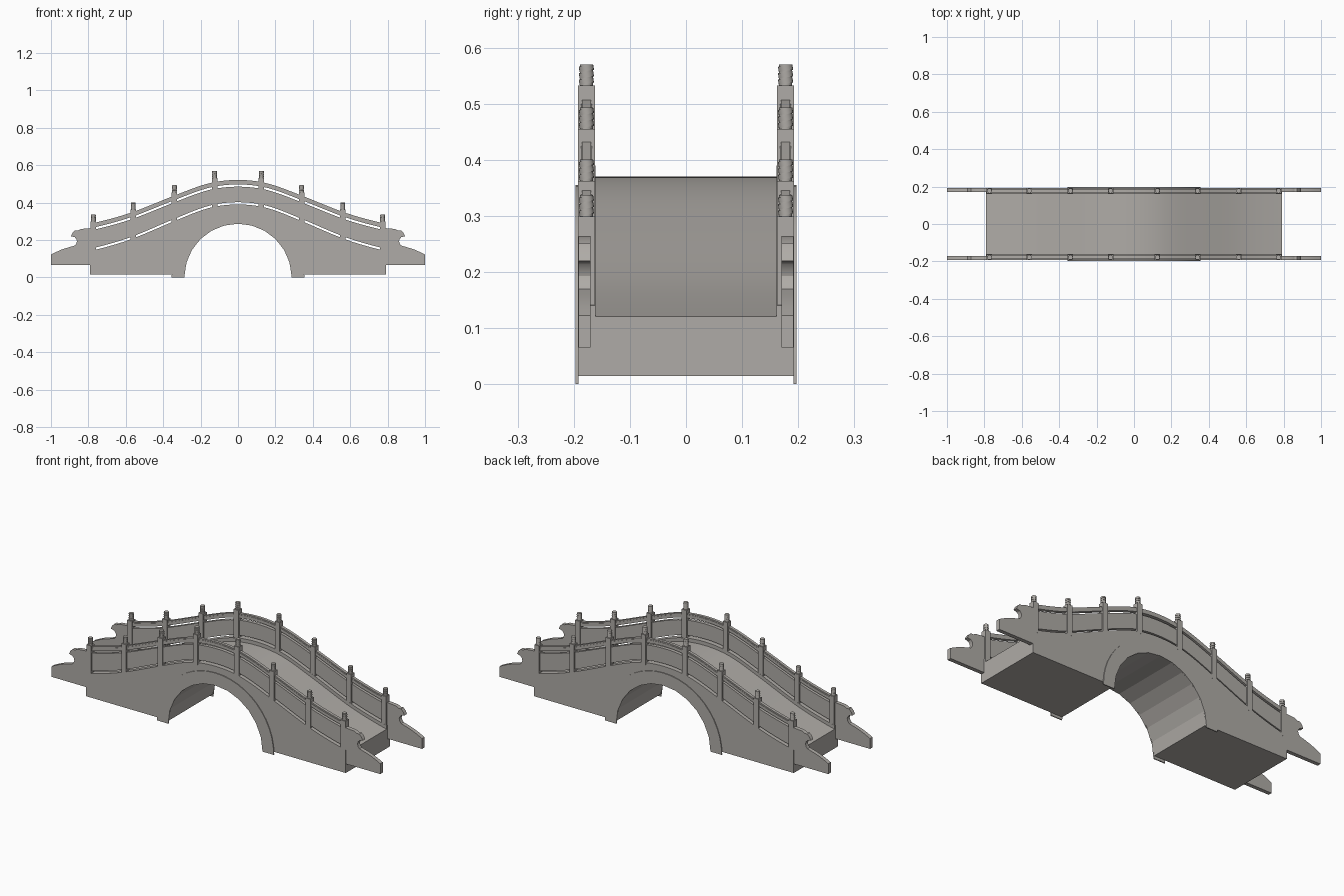
import bpy, bmesh, math
from mathutils import Matrix

if "Cube" in bpy.data.objects:
    bpy.data.objects.remove(bpy.data.objects["Cube"])

stone = bpy.data.materials.new("grey stone")
stone.diffuse_color = (0.43, 0.41, 0.385, 1)
stone.use_nodes = True
stone.node_tree.nodes["Principled BSDF"].inputs["Base Color"].default_value = stone.diffuse_color

# bridge curve: drop below the crown at |x| (x, drop, slope)
KNOTS = [(0, 0, 0), (.125, .012, .20), (.34, .089, .41), (.56, .1815, .38), (.80, .252, .25)]
POSTS = [.125, .34, .56, .773]
PY = .1775            # railing centre line
RAIL = .94            # the handrail curve is slightly flatter


def drop(x):
    x = min(abs(x), .80)
    for (x0, d0, m0), (x1, d1, m1) in zip(KNOTS, KNOTS[1:]):
        if x <= x1:
            h = x1 - x0
            t = (x - x0) / h
            return ((2*t**3 - 3*t*t + 1) * d0 + (t**3 - 2*t*t + t) * h * m0
                    + (3*t*t - 2*t**3) * d1 + (t**3 - t*t) * h * m1)


def finish(name, bm, angle=30):
    bmesh.ops.recalc_face_normals(bm, faces=bm.faces)
    me = bpy.data.meshes.new(name)
    bm.to_mesh(me)
    bm.free()
    me.materials.append(stone)
    for p in me.polygons:
        p.use_smooth = True
    me.set_sharp_from_angle(angle=math.radians(angle))
    ob = bpy.data.objects.new(name, me)
    bpy.context.collection.objects.link(ob)
    return ob


def extrude(bm, pts, y0, y1):
    """Extrude an x-z outline from y0 to y1."""
    a = [bm.verts.new((x, y0, z)) for x, z in pts]
    b = [bm.verts.new((x, y1, z)) for x, z in pts]
    bm.faces.new(a)
    bm.faces.new(b[::-1])
    for i in range(len(a)):
        j = (i + 1) % len(a)
        bm.faces.new((a[i], b[i], b[j], a[j]))


def curve(x0, x1, z, n, k=1.0):
    xs = [x0 + (x1 - x0) * i / n for i in range(n + 1)]
    return [(x, z - k * drop(x)) for x in xs]


def arc(r, n=12, z0=0.0):
    a0 = math.asin(z0 / r)
    return [(r * math.cos(a), r * math.sin(a))
            for a in [a0 + (math.pi - 2 * a0) * i / n for i in range(n + 1)]]


def block(bm, x, y, z0, z1, sx, sy):
    m = Matrix.Translation((x, y, (z0 + z1) / 2)) @ Matrix.Diagonal((sx, sy, z1 - z0, 1))
    bmesh.ops.create_cube(bm, size=1, matrix=m)


def disc(bm, x, y, z, r, h, tilt=0):
    m = Matrix.Translation((x, y, z)) @ Matrix.Rotation(tilt, 4, 'X')
    bmesh.ops.create_cone(bm, cap_ends=True, segments=16, radius1=r, radius2=r, depth=h, matrix=m)


# body with barrel arch and curved walkway
def body_outline(top):
    return [(-.79, .015)] + arc(.287, z0=.015)[::-1] + [(.79, .015)] + curve(.79, -.79, top, 60)

bm = bmesh.new()
extrude(bm, body_outline(.37), -.1615, .1615)
finish("walkway_body", bm, 8)

# side walls that rise into a low curb
bm = bmesh.new()
for s in (-1, 1):
    extrude(bm, body_outline(.39), s * .1615, s * .1925)
finish("side_walls", bm, 8)

# thin arch rings standing slightly proud of the walls
bm = bmesh.new()
for s in (-1, 1):
    extrude(bm, arc(.355, 24) + arc(.287)[::-1], s * .1915, s * .197)
finish("arch_rings", bm, 8)

# infill panels and handrails between neighbouring posts
stations = [-x for x in POSTS[::-1]] + POSTS
bm_panel, bm_rail = bmesh.new(), bmesh.new()
for s in (-1, 1):
    for xa, xb in zip(stations, stations[1:]):
        a, b = xa + .005, xb - .005
        extrude(bm_panel, curve(a, b, .402, 12) + curve(b, a, .485, 12, RAIL),
                s * PY - .0095, s * PY + .0095)
        extrude(bm_rail, curve(a, b, .497, 12, RAIL) + curve(b, a, .514, 12, RAIL),
                s * PY - .01, s * PY + .01)
        extrude(bm_rail, curve(a, b, .512, 12, RAIL) + curve(b, a, .521, 12, RAIL),
                s * PY - .008, s * PY + .008)
finish("railing_panels", bm_panel)
finish("handrails", bm_rail)

# square posts with twisted finials
bm_post, bm_fin = bmesh.new(), bmesh.new()
for s in (-1, 1):
    for x in stations:
        top = .544 - drop(x)
        block(bm_post, x, s * PY, .382 - drop(abs(x) + .015), top, .03, .0305)
        disc(bm_fin, x, s * PY, top + .0185, .0115, .039)
        for k in range(3):
            disc(bm_fin, x, s * PY, top + .008 + k * .0115, .0130, .0095, .16)
finish("posts", bm_post)
finish("finials", bm_fin)

# scrolled end stones
SCROLL = [(.78, .065), (1, .065), (1, .122), (.97, .137), (.94, .15), (.905, .161), (.873, .170),
          (.865, .180), (.861, .193), (.864, .205), (.873, .215), (.893, .22),
          (.885, .238), (.872, .251), (.858, .250), (.84, .259), (.78, .264)]
bm = bmesh.new()
for s in (-1, 1):
    for e in (-1, 1):
        extrude(bm, [(e * x, z) for x, z in SCROLL], s * .1705, s * .192)
finish("end_stones", bm)
